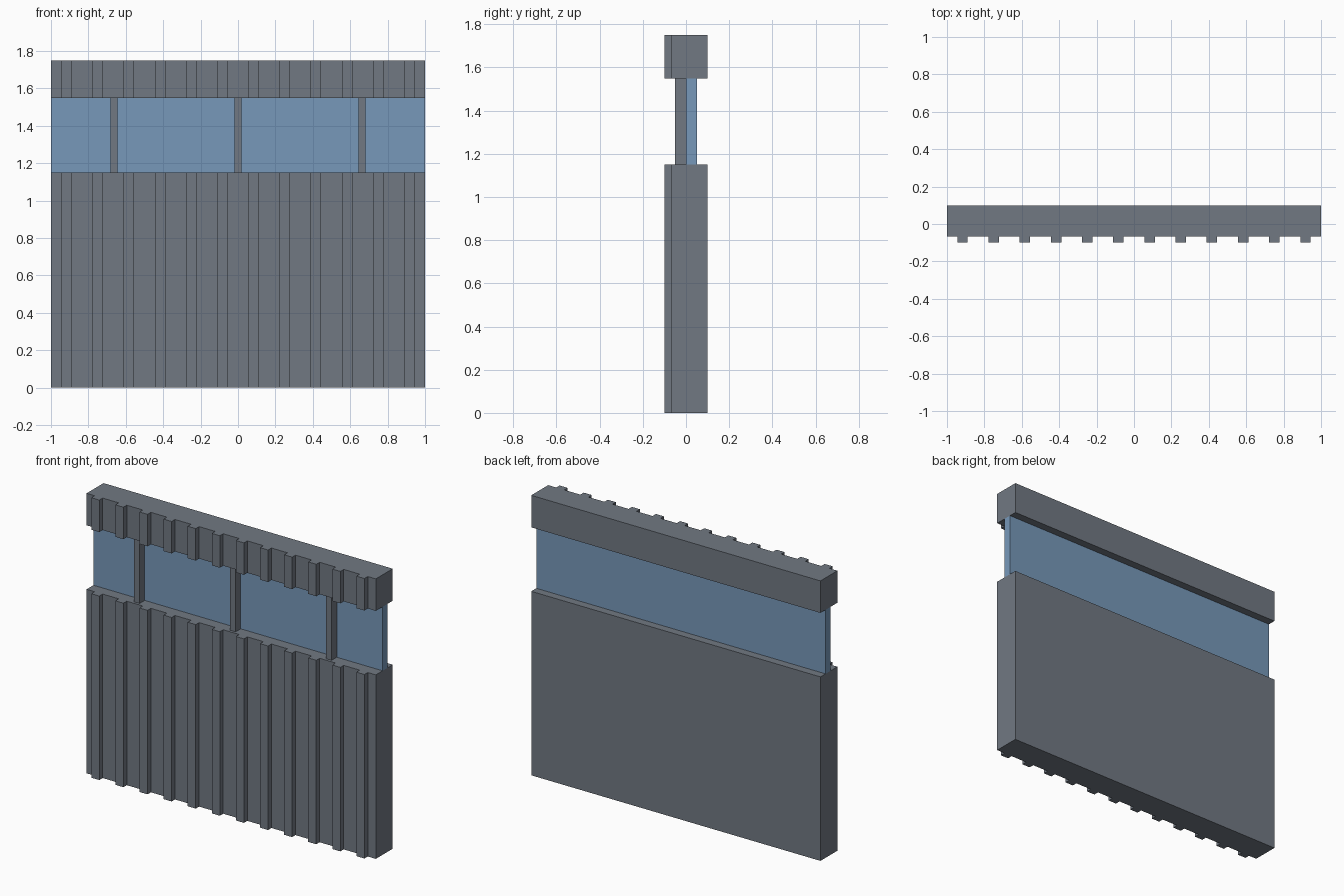
import bpy, bmesh

if "Cube" in bpy.data.objects:
    bpy.data.objects.remove(bpy.data.objects["Cube"])


def material(name, rgb):
    m = bpy.data.materials.new(name)
    m.diffuse_color = (*rgb, 1.0)
    m.use_nodes = True
    m.node_tree.nodes["Principled BSDF"].inputs["Base Color"].default_value = m.diffuse_color
    return m


GREY = material("slate grey", (0.165, 0.19, 0.225))
BLUE = material("window blue", (0.185, 0.315, 0.49))


def extrude_profile(name, profile, z0, z1, mat):
    """Extrude a closed XY outline (counter-clockwise) from z0 up to z1."""
    bm = bmesh.new()
    face = bm.faces.new([bm.verts.new((x, y, z0)) for x, y in profile])
    top = bmesh.ops.extrude_face_region(bm, geom=[face])["geom"]
    verts = [v for v in top if isinstance(v, bmesh.types.BMVert)]
    bmesh.ops.translate(bm, verts=verts, vec=(0, 0, z1 - z0))
    bmesh.ops.recalc_face_normals(bm, faces=bm.faces)
    me = bpy.data.meshes.new(name)
    bm.to_mesh(me)
    bm.free()
    me.materials.append(mat)
    ob = bpy.data.objects.new(name, me)
    bpy.context.collection.objects.link(ob)
    return ob


def rect(x0, x1, y0, y1):
    return [(x0, y0), (x1, y0), (x1, y1), (x0, y1)]


# Ribbed cladding outline: 12 evenly spaced ribs on the front
PITCH, HALF_RIB = 1 / 6, 1 / 36
FRONT, RECESS, BACK = -0.1, -0.067, 0.1
ribbed = [(-1, RECESS)]
for i in range(12):
    x = -1 + PITCH * (i + 0.5)
    ribbed += [(x - HALF_RIB, RECESS), (x - HALF_RIB, FRONT),
               (x + HALF_RIB, FRONT), (x + HALF_RIB, RECESS)]
ribbed += [(1, RECESS), (1, BACK), (-1, BACK)]

# Wall panels below and above the window
extrude_profile("lower_wall", ribbed, 0.0, 1.15, GREY)
extrude_profile("upper_wall", ribbed, 1.55, 1.75, GREY)

# Window strip and its upright bars
extrude_profile("window_pane", rect(-1, 1, 0.0, 0.05), 1.15, 1.55, BLUE)
for i, x in enumerate((-0.664, 0.0, 0.664)):
    extrude_profile(f"window_bar_{i + 1}", rect(x - 0.019, x + 0.019, -0.05, 0.0),
                    1.15, 1.55, GREY)
